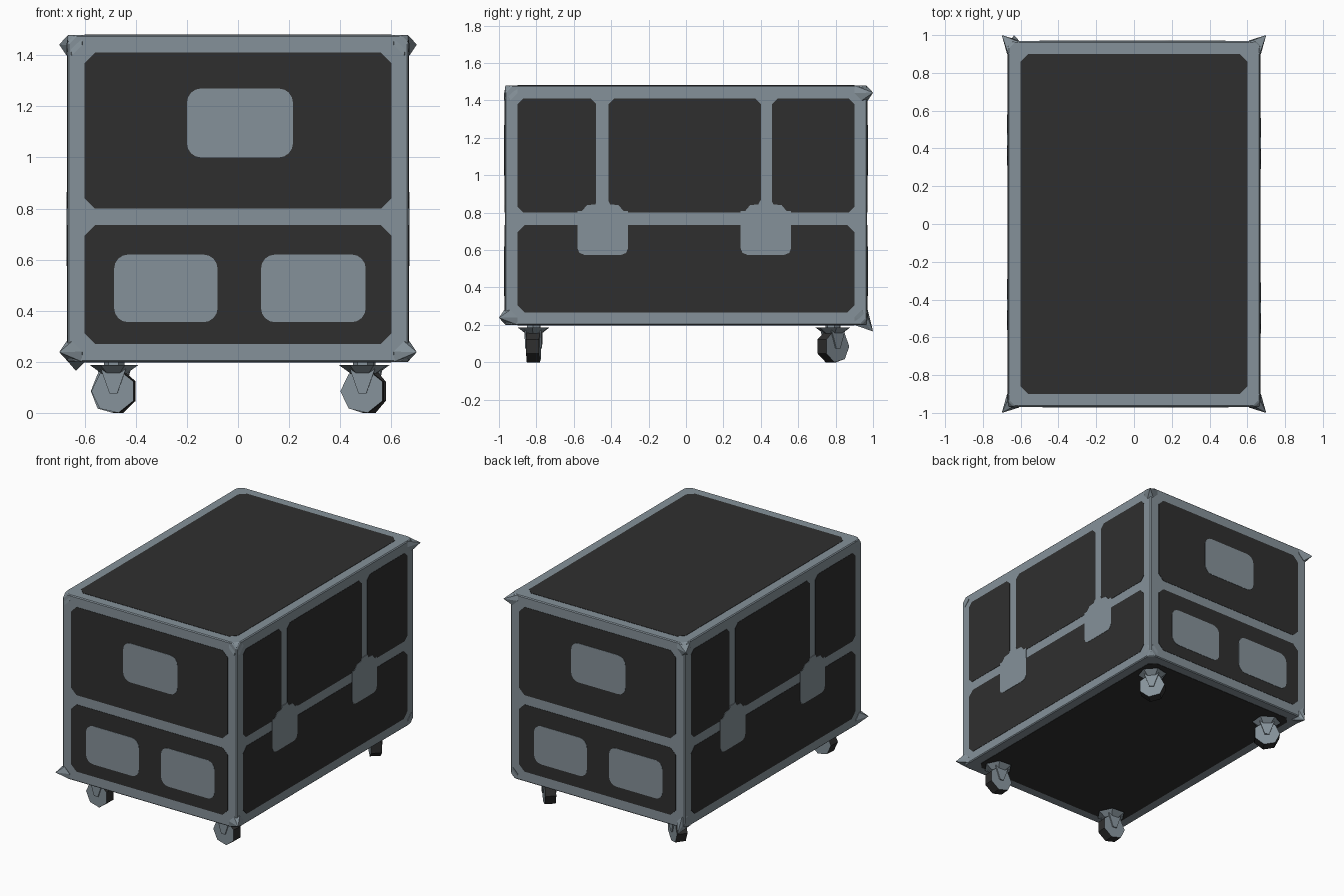
import bpy, bmesh, math
from mathutils import Matrix, Vector

if "Cube" in bpy.data.objects:
    bpy.data.objects.remove(bpy.data.objects["Cube"])

HX, HY, Z0, Z1 = 0.668, 0.968, 0.20, 1.48


def material(name, rgb):
    m = bpy.data.materials.new(name)
    m.diffuse_color = (*rgb, 1)
    m.use_nodes = True
    m.node_tree.nodes["Principled BSDF"].inputs["Base Color"].default_value = m.diffuse_color
    return m


GREY = material("steel grey", (0.235, 0.285, 0.32))
DARK = material("panel black", (0.028, 0.028, 0.028))


def finish(name, bm, *mats):
    bmesh.ops.recalc_face_normals(bm, faces=bm.faces[:])
    me = bpy.data.meshes.new(name)
    bm.to_mesh(me)
    bm.free()
    for m in mats:
        me.materials.append(m)
    ob = bpy.data.objects.new(name, me)
    bpy.context.collection.objects.link(ob)
    return ob


def rounded(u0, u1, v0, v1, r, n=1):
    # outline of a rectangle with chamfered (n=1) or rounded corners
    pts = []
    for k, (u, v) in enumerate([(u1 - r, v1 - r), (u0 + r, v1 - r), (u0 + r, v0 + r), (u1 - r, v0 + r)]):
        for i in range(n + 1):
            a = math.pi / 2 * (k + i / n)
            pts.append((u + r * math.cos(a), v + r * math.sin(a)))
    return pts


SIDES = {
    "front": lambda u, v, d: Vector((u, -HY - d, v)),
    "right": lambda u, v, d: Vector((HX + d, u, v)),
    "top": lambda u, v, d: Vector((u, v, Z1 + d)),
    "bottom": lambda u, v, d: Vector((u, v, Z0 - d)),
}


def plate(name, side, pts, mat, height, turned=False):
    # thin plate lying on one side of the case
    bm = bmesh.new()
    f = SIDES[side]
    lo = [bm.verts.new(f(u, v, -0.002)) for u, v in pts]
    hi = [bm.verts.new(f(u, v, height)) for u, v in pts]
    bm.faces.new(lo)
    bm.faces.new(hi)
    n = len(pts)
    for i in range(n):
        j = (i + 1) % n
        bm.faces.new((lo[i], lo[j], hi[j], hi[i]))
    if turned:
        bm.transform(Matrix.Rotation(math.pi, 4, 'Z'))
    finish(name, bm, mat)


# case body
bm = bmesh.new()
bmesh.ops.create_cube(bm, size=1)
bm.transform(Matrix.Translation((0, 0, (Z0 + Z1) / 2)) @ Matrix.Diagonal((2 * HX, 2 * HY, Z1 - Z0, 1)))
bmesh.ops.bevel(bm, geom=bm.verts[:], offset=0.035, segments=1, affect='VERTICES')
bmesh.ops.bevel(bm, geom=bm.edges[:], offset=0.006, segments=1, affect='EDGES')
finish("case_body", bm, GREY)

# lid and base panels
for side in ("top", "bottom"):
    plate(side + "_panel", side, rounded(-0.60, 0.60, -0.90, 0.90, 0.04), DARK, 0.002)

# panels and plates; the far sides are the near ones turned half round
for turned, end, flank in ((False, "front", "right"), (True, "back", "left")):
    for nm, z0, z1 in (("upper", 0.80, 1.41), ("lower", 0.27, 0.735)):
        plate(f"{end}_{nm}_panel", "front", rounded(-0.60, 0.60, z0, z1, 0.04), DARK, 0.002, turned)
    for nm, x0, x1, z0, z1 in (("upper", -0.20, 0.215, 1.00, 1.27),
                               ("lower_a", -0.485, -0.08, 0.355, 0.62),
                               ("lower_b", 0.09, 0.50, 0.355, 0.62)):
        plate(f"{end}_{nm}_handle_plate", "front", rounded(x0, x1, z0, z1, 0.055, 4), GREY, 0.004, turned)
    plate(f"{flank}_lower_panel", "right", rounded(-0.90, 0.90, 0.265, 0.735, 0.04), DARK, 0.002, turned)
    for i, (y0, y1) in enumerate([(-0.90, -0.48), (-0.415, 0.40), (0.46, 0.90)]):
        plate(f"{flank}_upper_panel_{i}", "right", rounded(y0, y1, 0.80, 1.41, 0.03), DARK, 0.002, turned)
    for i, c in enumerate((-0.445, 0.427)):
        half = [(0.135, 0.81), (0.135, 0.61), (0.125, 0.585), (0.10, 0.575)]
        crown = [(0.03, 0.865), (0.04, 0.845), (0.085, 0.84), (0.11, 0.81)]
        prof = crown + half
        pts = [(c + u, v) for u, v in prof] + [(c - u, v) for u, v in reversed(prof)]
        plate(f"{flank}_latch_plate_{i}", "right", pts, GREY, 0.004, turned)

# corner caps: some end in a pointed spur (x, y, depth from the top or base)
for sx in (-1, 1):
    for sy in (-1, 1):
        for sz in (-1, 1):
            tip = (0.662, 0.962, 0.025)
            if sy * sz > 0 and sz > 0 or sy < 0 and sz < 0:
                tip = (0.70, 1.0, 0.038)
            elif sz < 0 and sx < 0:
                tip = (0.635, 1.0, -0.035)
            pts = [tip, (0.61, 0.972, 0.04), (0.65, 0.972, 0.08), (0.672, 0.90, 0.04),
                   (0.672, 0.94, 0.08), (0.61, 0.965, 0.0), (0.665, 0.90, 0.0), (0.60, 0.90, 0.0)]
            zc = Z1 if sz > 0 else Z0
            bm = bmesh.new()
            vs = [bm.verts.new((sx * x, sy * y, zc - sz * d)) for x, y, d in pts]
            res = bmesh.ops.convex_hull(bm, input=vs)
            loose = [v for v in bm.verts if not v.link_faces]
            bmesh.ops.delete(bm, geom=loose, context='VERTS')
            nm = ("base", "lid")[sz > 0] + ("_front", "_back")[sy > 0] + ("_left", "_right")[sx > 0]
            finish(nm + "_corner_cap", bm, GREY)

# swivel casters
for nm, x, y, ang in (("front_left", -0.485, -0.815, 86), ("front_right", 0.49, -0.815, 86),
                      ("back_left", -0.485, 0.785, 55), ("back_right", 0.50, 0.785, 42)):
    place = Matrix.Translation((x, y, 0)) @ Matrix.Rotation(math.radians(ang), 4, 'Z')

    # wheel: black tread, grey sides
    bm = bmesh.new()
    bmesh.ops.create_cone(bm, cap_ends=True, segments=7, radius1=0.087, radius2=0.087, depth=0.07)
    bm.transform(Matrix.Rotation(math.pi / 2, 4, 'Y'))
    low = min(v.co.z for v in bm.verts)
    bm.transform(Matrix.Translation((0, 0, -low)))
    bm.normal_update()
    for f in bm.faces:
        f.material_index = 0 if abs(f.normal.x) > 0.9 else 1
    bm.transform(place)
    finish(nm + "_wheel", bm, GREY, DARK)

    # swivel head, stem and two fork cheeks
    bm = bmesh.new()
    for r1, r2, za, zb in ((0.05, 0.095, 0.155, 0.187), (0.04, 0.04, 0.185, 0.202)):
        bmesh.ops.create_cone(bm, cap_ends=True, segments=6, radius1=r1, radius2=r2, depth=zb - za,
                              matrix=Matrix.Translation((0, 0, (za + zb) / 2)))
    for s in (-1, 1):
        tri = [(-0.05, 0.175), (0.05, 0.175), (0.015, 0.075), (-0.015, 0.075)]
        a = [bm.verts.new((s * 0.037, u, v)) for u, v in tri]
        b = [bm.verts.new((s * 0.045, u, v)) for u, v in tri]
        bm.faces.new(a)
        bm.faces.new(b)
        for i in range(4):
            j = (i + 1) % 4
            bm.faces.new((a[i], a[j], b[j], b[i]))
    bm.transform(place)
    finish(nm + "_caster_fork", bm, GREY)
